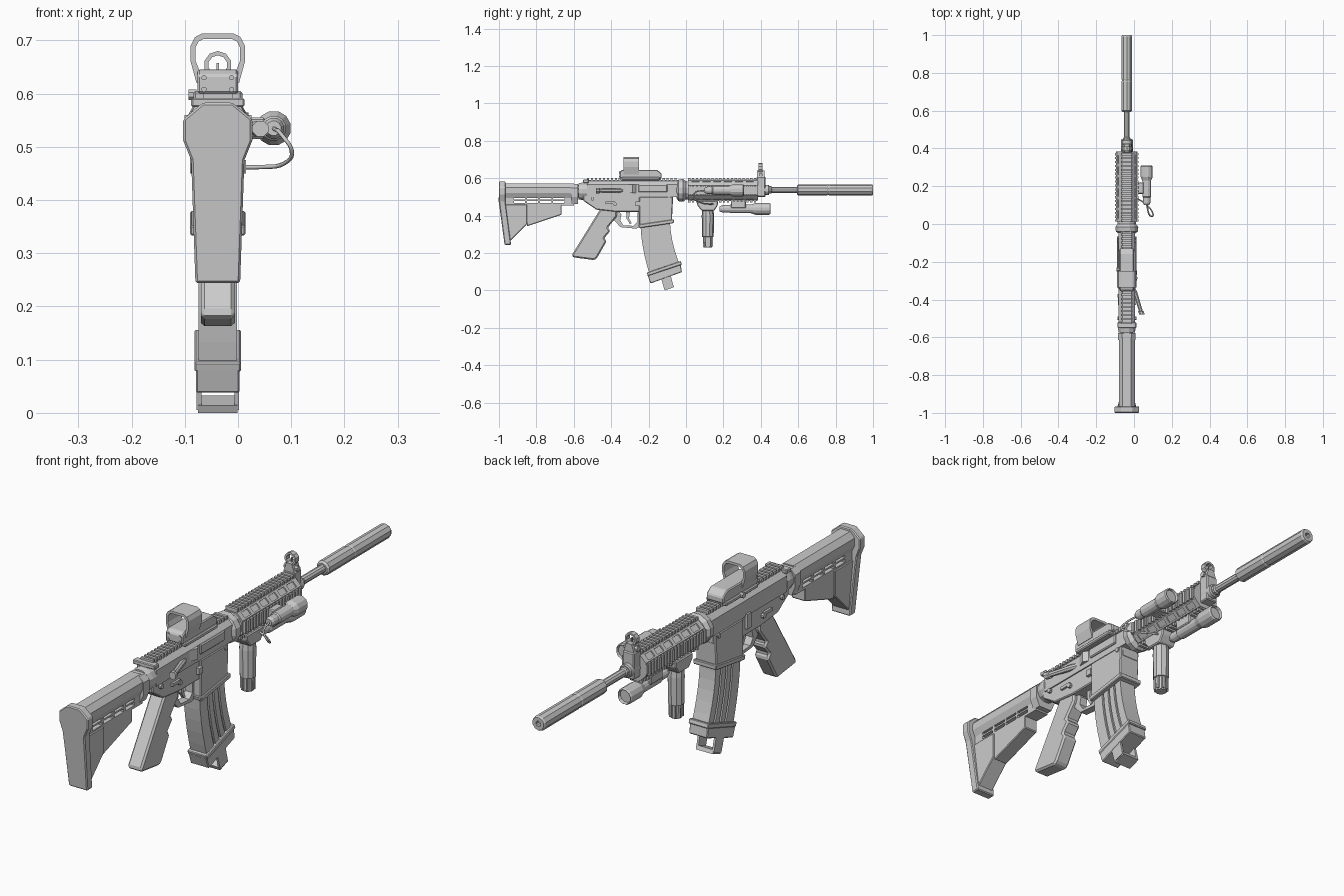
import bpy, bmesh
from math import sin, cos, pi

if "Cube" in bpy.data.objects:
    bpy.data.objects.remove(bpy.data.objects["Cube"])

CX = -0.038   # centre line of the rifle; all x below are local to it


def put(axis, h, a, b):
    return {'x': (h, a, b), 'y': (a, h, b), 'z': (a, b, h)}[axis]


def ext(pts, lo, hi, axis='x'):
    """Extruded profile."""
    n = len(pts)
    v = [put(axis, h, *p) for h in (lo, hi) for p in pts]
    f = [tuple(range(n)), tuple(range(n, 2 * n))]
    return v, f + [(i, (i + 1) % n, (i + 1) % n + n, i + n) for i in range(n)]


def box(x0, x1, y0, y1, z0, z1):
    return ext([(y0, z0), (y1, z0), (y1, z1), (y0, z1)], x0, x1)


def frame(outer, inner, lo, hi, axis='y'):
    """Extruded closed ring between two outlines."""
    n = len(outer)
    loops = [(outer, lo), (outer, hi), (inner, hi), (inner, lo)]
    v = [put(axis, h, *p) for pts, h in loops for p in pts]
    return v, [(k * n + i, k * n + (i + 1) % n, (k + 1) % 4 * n + (i + 1) % n, (k + 1) % 4 * n + i)
               for k in range(4) for i in range(n)]


def circle(r, a, b, n):
    return [(a + r * cos(2 * pi * (i + .5) / n), b + r * sin(2 * pi * (i + .5) / n)) for i in range(n)]


def lathe(prof, a, b, axis='y', n=10):
    """Turned shape from (distance, radius) pairs."""
    v = [put(axis, h, *p) for h, r in prof for p in circle(r, a, b, n)]
    m = len(prof)
    f = [(k * n + i, k * n + (i + 1) % n, (k + 1) * n + (i + 1) % n, (k + 1) * n + i)
         for k in range(m - 1) for i in range(n)]
    return v, f + [tuple(range(n)), tuple(range((m - 1) * n, m * n))]


def sym(right):
    """Mirror a half outline across x = 0."""
    return right + [(-x, z) for x, z in reversed(right)]


def solid(name, *parts, bevel=0):
    bm = bmesh.new()
    for v, f in parts:
        vs = [bm.verts.new((x + CX, y, z)) for x, y, z in v]
        for q in f:
            bm.faces.new([vs[i] for i in q])
    bmesh.ops.recalc_face_normals(bm, faces=bm.faces)
    me = bpy.data.meshes.new(name)
    bm.to_mesh(me)
    bm.free()
    ob = bpy.data.objects.new(name, me)
    bpy.context.collection.objects.link(ob)
    if bevel:
        m = ob.modifiers.new('bevel', 'BEVEL')
        m.width, m.segments, m.limit_method = bevel, 1, 'ANGLE'
    return ob


def cut(ob, *parts):
    c = solid(ob.name + '_cutter', *parts)
    c.hide_render = True
    c.hide_viewport = True
    m = ob.modifiers.new('cut', 'BOOLEAN')
    m.operation, m.object, m.solver = 'DIFFERENCE', c, 'EXACT'


def both(fn):
    return [fn(1), fn(-1)]


# Stock: butt plate, octagonal tube, slotted web, lower wedge
butt = sym([(.028, .583), (.065, .552), (.065, .512), (.05, .475), (.042, .244)])
v, f = ext(butt, -1, -.965, 'y')
solid('butt_plate', ([(x, y + (.03 if z < .3 else 0), z) for x, y, z in v], f), bevel=.004)
solid('stock_tube', ext(sym([(.022, .572), (.042, .55), (.042, .52), (.03, .495)]), -.975, -.6, 'y'))
web = solid('stock_web', box(-.03, .03, -.97, -.6, .455, .505))
cut(web, *[box(-.1, .1, y, y + .06, z, z + .013) for z in (.466, .486) for y in (-.92, -.85, -.78, -.71)])
solid('stock_wedge', ext([(-.975, .46), (-.955, .25), (-.85, .355), (-.85, .46)], -.035, .035),
      ext([(-.86, .46), (-.85, .343), (-.665, .405), (-.665, .46)], -.03, .03), bevel=.003)
solid('stock_collar', ext(sym([(.026, .568), (.046, .548), (.046, .5), (.03, .462)]), -.615, -.578, 'y'))
solid('buffer_tube', lathe([(-.6, .034), (-.5, .034)], 0, .53))
solid('castle_nut', lathe([(-.575, .044), (-.555, .048), (-.53, .048), (-.525, .04)], 0, .53, n=12))

# Receiver
solid('upper_receiver', ext(sym([(.024, .585), (.044, .565), (.044, .5)]), -.53, -.04, 'y'))
solid('lower_receiver', ext([(-.55, .52), (-.55, .48), (-.48, .432), (-.37, .42), (-.25, .42), (-.2, .46),
                             (-.07, .46), (-.07, .52)], -.039, .039), bevel=.004)
solid('magazine_well', ext([(-.25, .5), (-.25, .345), (-.075, .37), (-.07, .5)], -.046, .046), bevel=.004)
solid('well_rim', ext([(-.255, .352), (-.25, .333), (-.065, .36), (-.065, .38)], -.052, .052), bevel=.003)
solid('ejection_cover', box(.04, .051, -.255, -.1, .525, .565), bevel=.004)
solid('shell_deflector', ext([(.04, -.33), (.058, -.285), (.04, -.262)], .52, .565, 'z'))
solid('charging_handle', box(-.05, .05, -.55, -.52, .575, .592), box(-.016, .016, -.55, -.4, .57, .586), bevel=.003)
v, f = lathe([(-.48, .016), (-.462, .016), (-.46, .011), (-.36, .013), (-.33, .008)], .04, .534, n=8)
solid('forward_assist', ([(x - .31 * (y + .35), y, z) for x, y, z in v], f))
solid('pins', *[lathe([(-.05, .01), (.05, .01)], y, z, 'x', 8) for y, z in ((-.5, .49), (-.09, .49), (-.38, .46))])
solid('controls', *both(lambda s: box(s * .036, s * .048, -.43, -.38, .462, .474)),
      box(-.052, -.04, -.29, -.265, .45, .51), box(.04, .053, -.27, -.245, .45, .475))


def rail(y0, y1, pitch):
    """Rail teeth as (start, end) pairs."""
    return [(y0 + i * pitch, y0 + (i + .55) * pitch) for i in range(int((y1 - y0) / pitch + .5))]


solid('receiver_rail', box(-.022, .022, -.53, -.04, .578, .59),
      *[box(-.028, .028, a, b, .586, .6) for a, b in rail(-.53, -.04, .0213)])

# Trigger group and pistol grip
solid('trigger_guard', ext([(-.39, .425), (-.385, .375), (-.35, .338), (-.265, .33), (-.24, .345), (-.24, .425),
                            (-.26, .415), (-.26, .365), (-.28, .345), (-.335, .348), (-.352, .375), (-.345, .405),
                            (-.36, .425)], -.016, .016))
solid('trigger', ext([(-.32, .42), (-.3, .42), (-.305, .385), (-.29, .358), (-.3, .355), (-.318, .385)], -.007, .007))
solid('pistol_grip', ext([(-.455, .44), (-.61, .19), (-.605, .177), (-.49, .162), (-.475, .175), (-.425, .262),
                          (-.437, .28), (-.405, .318), (-.418, .335), (-.37, .395), (-.37, .44)],
                         -.032, .032), bevel=.008)


# Curved magazine from alternating deep and shallow strips
def quad(p, t):
    w = ((1 - t) * (1 - 2 * t), 4 * t * (1 - t), t * (2 * t - 1))
    return [sum(a * q[k] for a, q in zip(w, p)) for k in (0, 1)]


def mag(t, s):
    r = quad([(-.243, .38), (-.232, .24), (-.192, .075)], t)
    q = quad([(-.085, .38), (-.073, .265), (-.033, .135)], t)
    return r[0] + (q[0] - r[0]) * s, r[1] + (q[1] - r[1]) * s


cuts = [0, .3, .36, .52, .58, .74, .8, 1]
strips = []
for i, (a, b) in enumerate(zip(cuts, cuts[1:])):
    w = .036 if i % 2 == 0 else .029
    strips += [ext([mag(t / 6, a) for t in range(7)] + [mag(t / 6, b) for t in range(6, -1, -1)], -w, w)]
solid('magazine', *strips)
solid('magazine_base', ext([(-.207, .085), (-.03, .15), (-.022, .098), (-.19, .037)], -.041, .041),
      ext([(-.21, .095), (-.204, .077), (-.022, .138), (-.028, .157)], -.044, .044), bevel=.003)
solid('magazine_pull', *both(lambda s: ext([(-.135, .07), (-.115, .005), (-.067, .022), (-.083, .085)],
                                           s * .031, s * .04)),
      ext([(-.12, .014), (-.113, 0), (-.063, .018), (-.07, .033)], -.037, .037))

# Handguard with slots and four rails
solid('delta_ring', lathe([(-.05, .045), (-.04, .06), (-.015, .063), (0, .05), (.02, .05)], 0, .535, n=12))
oct_pts = [(.026, .587), (.052, .561), (.052, .509), (.026, .483)]
guard = solid('handguard', ext(sym(oct_pts), .01, .385, 'y'))
slots = []
for sx in (1, -1):
    for sz in (1, -1):
        c = [(.044, .027), (.027, .044), (.042, .059), (.059, .042)]
        slots += [ext([(sx * x, .535 + sz * z) for x, z in c], y, y + .042, 'y')
                  for y in [.03 + .058 * i for i in range(6)]]
cut(guard, *slots)
teeth = rail(.012, .385, .0207)
for name, s in (('top_rail', 1), ('bottom_rail', -1)):
    z = lambda d: .535 + s * d
    solid(name, box(-.02, .02, .012, .383, z(.05), z(.058)),
          *[box(-.027, .027, a, b, z(.055), z(.066)) for a, b in teeth])
for name, s in (('right_rail', 1), ('left_rail', -1)):
    solid(name, box(s * .05, s * .056, .012, .383, .516, .554),
          *[box(s * .054, s * .063, a, b, .51, .56) for a, b in teeth])

# Barrel, gas block and suppressor
solid('barrel', lathe([(.38, .02), (.455, .02), (.46, .016), (.61, .016)], 0, .537))
solid('gas_block', box(-.026, .026, .378, .425, .5, .608), lathe([(.38, .028), (.445, .028)], 0, .537), bevel=.004)
sup = solid('suppressor', lathe([(.593, .022), (.6, .03), (.755, .03), (.758, .028), (.764, .028), (.767, .03),
                                 (.993, .03), (1, .026)], 0, .537))
cut(sup, lathe([(.95, .011), (1.1, .011)], 0, .537))

# Front sight
solid('front_sight', frame(circle(.026, 0, .654, 10), circle(.018, 0, .654, 10), .388, .41),
      ext(sym([(.012, .64), (.024, .605)]), .38, .42, 'y'), box(-.002, .002, .395, .402, .63, .658),
      lathe([(-.03, .011), (.03, .011)], .4, .618, 'x', 8))

# Reflex optic
solid('optic_base', ext([(-.355, .6), (-.355, .635), (-.34, .645), (-.155, .645), (-.13, .625), (-.13, .6)],
                        -.038, .038), box(-.046, .046, -.345, -.14, .588, .605), bevel=.004)
solid('optic_hood', frame(sym([(.03, .713), (.043, .706), (.051, .69), (.051, .66), (.04, .62)]),
                          sym([(.026, .703), (.036, .698), (.042, .686), (.042, .662), (.034, .642)]), -.335, -.25))
solid('optic_screws', *[lathe([(-.358, .005), (-.35, .005)], x, z, n=8) for x in (-.026, .026) for z in (.608, .63)],
      lathe([(-.055, .011), (-.04, .011)], -.24, .598, 'x', 8))

# Vertical foregrip
solid('foregrip', lathe([(.23, .023), (.285, .025), (.287, .031), (.4, .033), (.43, .03), (.46, .03)],
                        0, .117, 'z'))
solid('foregrip_clamp', ext([(.06, .478), (.06, .455), (.085, .425), (.15, .425), (.17, .455), (.17, .478)],
                            -.036, .036), bevel=.004)
solid('foregrip_ribs', *[box(x - .004, x + .004, .117 + y - .004, .117 + y + .004, .235, .285)
                         for x, y in circle(.024, 0, 0, 8)])

# Two tactical lights, clamps and switch cable
light = [(0, .014), (.012, .02), (.04, .02), (.045, .024), (.13, .024), (.15, .033), (.205, .033), (.21, .029),
         (.2, .026)]
solid('side_light', lathe([(.1 + d, r) for d, r in light], .105, .535, n=12))
solid('lower_light', lathe([(.18 + d * 1.29, r) for d, r in light], 0, .436, n=12))
solid('side_clamp', box(.058, .09, .16, .22, .515, .555), bevel=.004)
solid('lower_clamp', box(-.028, .028, .24, .32, .44, .478), bevel=.004)
cu = bpy.data.curves.new('switch_cable', 'CURVE')
cu.dimensions, cu.bevel_depth, cu.bevel_resolution, cu.resolution_u = '3D', .004, 1, 5
path = [(.105, .105, .535), (.122, .045, .52), (.139, .045, .493), (.125, .08, .469), (.08, .12, .462), (.02, .15, .463)]
sp = cu.splines.new('BEZIER')
sp.bezier_points.add(len(path) - 1)
for bp, (x, y, z) in zip(sp.bezier_points, path):
    bp.co = (x + CX, y, z)
    bp.handle_left_type = bp.handle_right_type = 'AUTO'
bpy.context.collection.objects.link(bpy.data.objects.new('switch_cable', cu))
